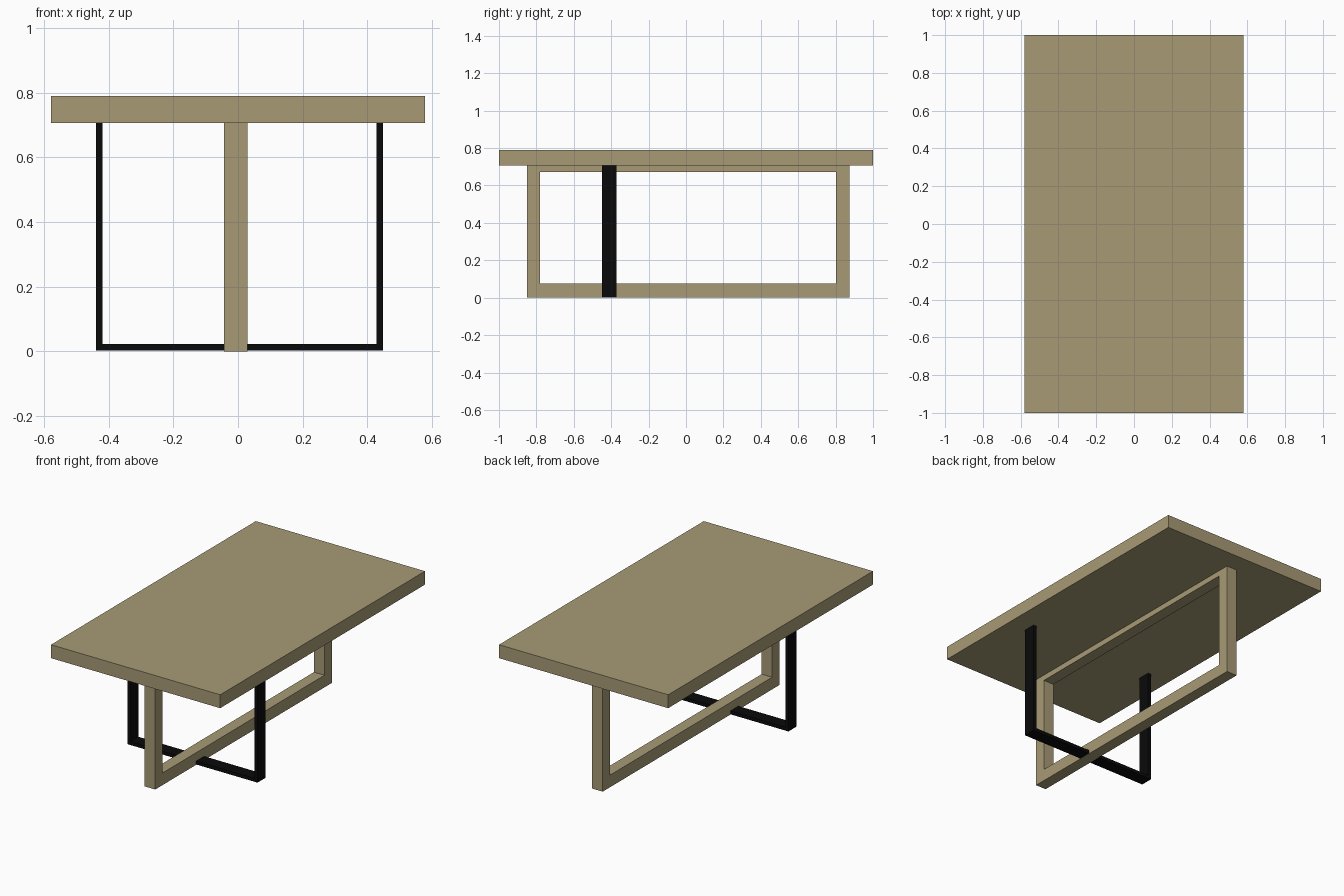
import bpy
import bmesh
from mathutils import Vector

cube = bpy.data.objects.get("Cube")
if cube:
    bpy.data.objects.remove(cube, do_unlink=True)


def make_material(name, color):
    mat = bpy.data.materials.new(name)
    mat.use_nodes = True
    mat.diffuse_color = color
    mat.node_tree.nodes["Principled BSDF"].inputs["Base Color"].default_value = color
    return mat


wood = make_material("light_wood", (0.386, 0.323, 0.178, 1))
metal = make_material("black_metal", (0.003, 0.003, 0.003, 1))


def finish(name, bm, mat):
    bmesh.ops.recalc_face_normals(bm, faces=bm.faces)
    mesh = bpy.data.meshes.new(name)
    bm.to_mesh(mesh)
    bm.free()
    mesh.materials.append(mat)
    obj = bpy.data.objects.new(name, mesh)
    bpy.context.collection.objects.link(obj)
    return obj


def bent_bar(name, outer, inner, depth, closed, mat):
    """Flat mitred strip between two outlines, extruded along depth."""
    bm = bmesh.new()
    a = [bm.verts.new(p) for p in outer]
    b = [bm.verts.new(p) for p in inner]
    n = len(a)
    for i in range(n if closed else n - 1):
        j = (i + 1) % n
        bm.faces.new((a[i], a[j], b[j], b[i]))
    result = bmesh.ops.extrude_face_region(bm, geom=bm.faces[:], use_keep_orig=True)
    moved = [v for v in result["geom"] if isinstance(v, bmesh.types.BMVert)]
    bmesh.ops.translate(bm, verts=moved, vec=Vector(depth))
    return finish(name, bm, mat)


UNDERSIDE = 0.707
TOP = 0.79

# Thick slab top
bm = bmesh.new()
bmesh.ops.create_cube(bm, size=1)
bmesh.ops.scale(bm, verts=bm.verts, vec=(1.157, 2, TOP - UNDERSIDE))
bmesh.ops.translate(bm, verts=bm.verts, vec=(0, 0, (TOP + UNDERSIDE) / 2))
finish("table_top", bm, wood)


# Long wooden frame running lengthwise
def rectangle_yz(x, y0, y1, z0, z1):
    return [(x, y0, z0), (x, y1, z0), (x, y1, z1), (x, y0, z1)]


bent_bar("wooden_frame",
         rectangle_yz(-0.043, -0.85, 0.875, 0, UNDERSIDE),
         rectangle_yz(-0.043, -0.78, 0.803, 0.075, 0.672),
         (0.072, 0, 0), True, wood)


# Black U-shaped cross support
def u_shape_xz(y, x0, x1, z0):
    return [(x0, y, UNDERSIDE), (x0, y, z0), (x1, y, z0), (x1, y, UNDERSIDE)]


bent_bar("cross_support",
         u_shape_xz(-0.45, -0.44, 0.449, 0.002),
         u_shape_xz(-0.45, -0.419, 0.428, 0.023),
         (0, 0.078, 0), False, metal)
